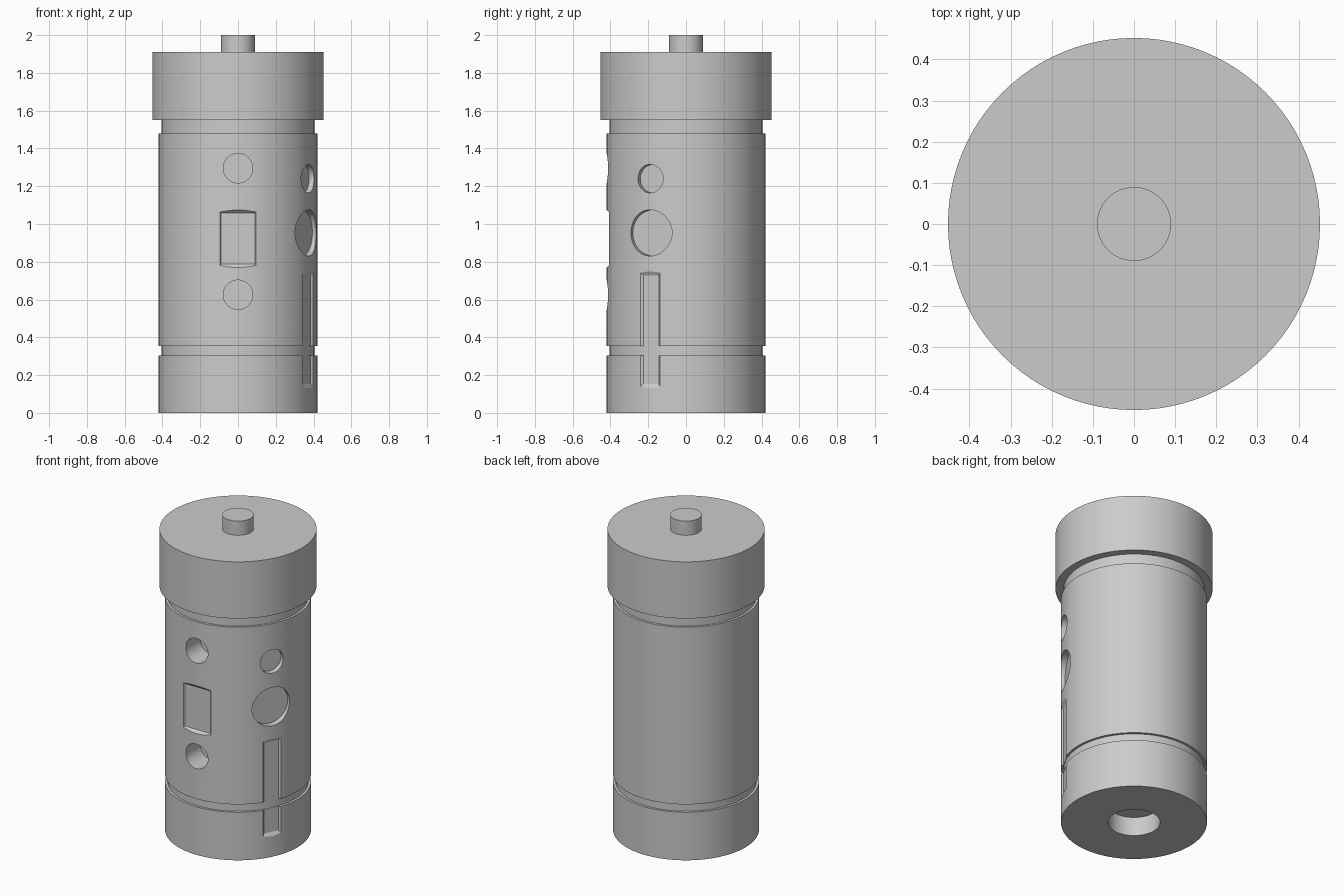
import bpy, bmesh, math
from mathutils import Matrix, Vector

if "Cube" in bpy.data.objects:
    bpy.data.objects.remove(bpy.data.objects["Cube"])

grey = bpy.data.materials.new("plain grey")
grey.diffuse_color = (0.6, 0.6, 0.6, 1)
grey.use_nodes = True
grey.node_tree.nodes["Principled BSDF"].inputs["Base Color"].default_value = grey.diffuse_color


def finish(name, bm):
    bmesh.ops.remove_doubles(bm, verts=bm.verts, dist=1e-5)
    bmesh.ops.recalc_face_normals(bm, faces=bm.faces)
    me = bpy.data.meshes.new(name)
    bm.to_mesh(me)
    bm.free()
    ob = bpy.data.objects.new(name, me)
    bpy.context.collection.objects.link(ob)
    me.materials.append(grey)
    return ob


def lathe(name, profile, steps=96):
    bm = bmesh.new()
    vs = [bm.verts.new((r, 0, z)) for r, z in profile]
    es = [bm.edges.new(p) for p in zip(vs, vs[1:])]
    bmesh.ops.spin(bm, geom=vs + es, cent=(0, 0, 0), axis=(0, 0, 1),
                   angle=2 * math.pi, steps=steps)
    return finish(name, bm)


def prism(name, angle, z, inner, outer, d0, d1):
    """Cutter pointing outward at an angle: inner outline at d0, outer at d1."""
    rot = Matrix.Rotation(math.radians(angle), 4, 'Z')
    bm = bmesh.new()
    rings = [[bm.verts.new(rot @ Vector((d, y, z + h))) for y, h in pts]
             for pts, d in ((inner, d0), (outer, d1))]
    n = len(inner)
    for ring in rings:
        bm.faces.new(ring)
    for i in range(n):
        j = (i + 1) % n
        bm.faces.new((rings[0][i], rings[0][j], rings[1][j], rings[1][i]))
    return finish(name, bm)


def circle(r, n=48):
    return [(r * math.cos(2 * math.pi * i / n), r * math.sin(2 * math.pi * i / n))
            for i in range(n)]


def rect(w, h):
    return [(-w, -h), (w, -h), (w, h), (-w, h)]


# Body with bottom socket, lower groove and narrow neck
body = lathe("body", [(0, 0.12), (0.15, 0.12), (0.15, 0), (0.42, 0), (0.42, 0.305),
                      (0.405, 0.305), (0.405, 0.355), (0.42, 0.355), (0.42, 1.48),
                      (0.405, 1.48), (0.405, 1.56), (0, 1.56)])

# Recesses: front holes and window, side holes and long slot
FRONT, SIDE = -90, -27
cutters = [
    prism("upper_hole", FRONT, 1.295, circle(0.078), circle(0.078), 0.27, 0.5),
    prism("lower_hole", FRONT, 0.625, circle(0.078), circle(0.078), 0.27, 0.5),
    prism("window", FRONT, 0.922, rect(0.089, 0.135), rect(0.17, 0.216), 0.403, 0.484),
    prism("small_side_hole", SIDE, 1.24, circle(0.075), circle(0.075), 0.385, 0.5),
    prism("large_side_hole", SIDE, 0.953, circle(0.122), circle(0.122), 0.38, 0.5),
    prism("long_slot", SIDE, 0.44, rect(0.046, 0.287), rect(0.126, 0.387), 0.407, 0.467),
]
bpy.context.view_layer.objects.active = body
for cut in cutters:
    mod = body.modifiers.new("cut", 'BOOLEAN')
    mod.operation, mod.solver, mod.object = 'DIFFERENCE', 'EXACT', cut
    bpy.ops.object.modifier_apply(modifier=mod.name)
    bpy.data.objects.remove(cut)

# Cap and top button
cap = lathe("cap", [(0, 1.55), (0.452, 1.55), (0.452, 1.91), (0, 1.91)])
button = lathe("top_button", [(0, 1.9), (0.09, 1.9), (0.09, 2.0), (0, 2.0)], 48)

for ob in (body, cap, button):
    bpy.ops.object.select_all(action='DESELECT')
    ob.select_set(True)
    bpy.context.view_layer.objects.active = ob
    bpy.ops.object.shade_smooth_by_angle(angle=math.radians(25))
